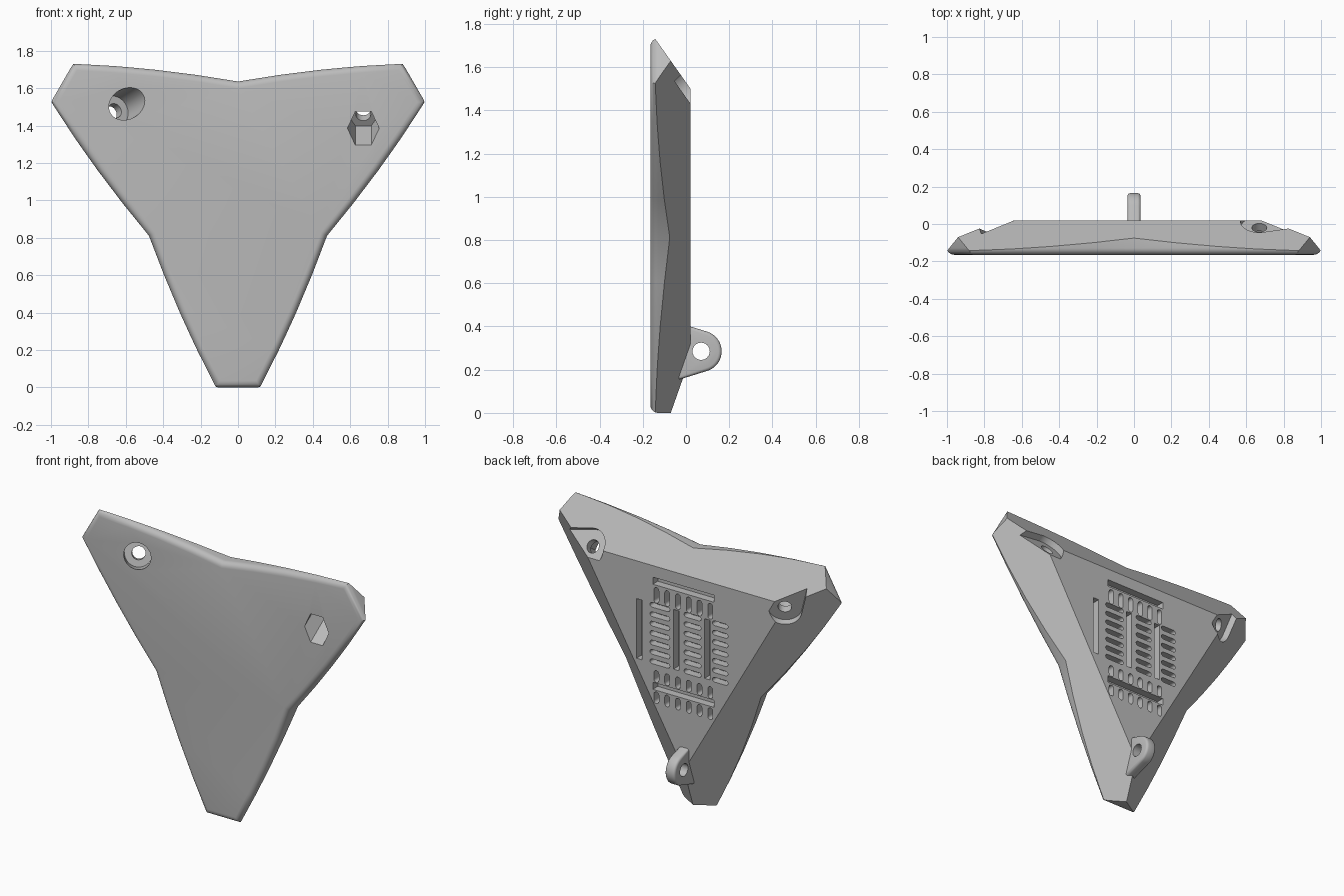
import bpy, bmesh
from math import sin, cos, radians, pi, atan, sqrt
from mathutils import Matrix, Vector

if "Cube" in bpy.data.objects:
    bpy.data.objects.remove(bpy.data.objects["Cube"])

CENTRE = 1.086            # height of the three-fold axis
FRONT, BACK = -0.165, 0.02
TILT = atan(sqrt(2))      # lean of the mating edges

grey = bpy.data.materials.new("plain grey")
grey.use_nodes = True
grey.diffuse_color = (0.5, 0.5, 0.5, 1)
grey.node_tree.nodes["Principled BSDF"].inputs["Base Color"].default_value = (0.5, 0.5, 0.5, 1)


def spin(k):
    return Matrix.Translation((0, 0, CENTRE)) @ Matrix.Rotation(-k * 2 * pi / 3, 4, 'Y')


def arc(r, a0, a1, n, cx=0, cy=0):
    steps = [radians(a0 + (a1 - a0) * i / n) for i in range(n + 1)]
    return [(cx + r * cos(a), cy + r * sin(a)) for a in steps]


def circle(r, n=32):
    return arc(r, 0, 360, n)[:-1]


def add_prism(bm, pts, z0, z1, matrix):
    low = [bm.verts.new(matrix @ Vector((x, y, z0))) for x, y in pts]
    high = [bm.verts.new(matrix @ Vector((x, y, z1))) for x, y in pts]
    caps = [bm.faces.new(low[::-1]), bm.faces.new(high)]
    for i in range(len(pts)):
        j = (i + 1) % len(pts)
        bm.faces.new((low[i], low[j], high[j], high[i]))
    return caps


def make_object(name, bm):
    bmesh.ops.recalc_face_normals(bm, faces=bm.faces)
    mesh = bpy.data.meshes.new(name)
    bm.to_mesh(mesh)
    bm.free()
    mesh.materials.append(grey)
    obj = bpy.data.objects.new(name, mesh)
    bpy.context.collection.objects.link(obj)
    return obj


def cut(target, bm):
    cutter = make_object("cutter", bm)
    cutter.hide_render = True
    mod = target.modifiers.new("cut", 'BOOLEAN')
    mod.operation, mod.solver, mod.object = 'DIFFERENCE', 'EXACT', cutter
    bpy.context.view_layer.objects.active = target
    bpy.ops.object.modifier_apply(modifier=mod.name)
    bpy.data.objects.remove(cutter)


def cut_prism(target, pts, z0, z1, matrix):
    bm = bmesh.new()
    add_prism(bm, pts, z0, z1, matrix)
    cut(target, bm)


def shade(obj):
    bpy.ops.object.select_all(action='DESELECT')
    obj.select_set(True)
    bpy.context.view_layer.objects.active = obj
    bpy.ops.object.shade_smooth_by_angle(angle=radians(35))


# local (x, y) -> world (x, z), local z -> world -y
upright = Matrix.Rotation(pi / 2, 4, 'X')

# Outline: three blunt arms joined by slightly bowed edges
def bowed(a, b, bulge=0.014, n=4):
    a, b = Vector(a), Vector(b)
    side = Vector(((b - a).y, -(b - a).x)).normalized()
    return [a.lerp(b, i / n) + side * bulge * 4 * (i / n) * (1 - i / n) for i in range(n)]


outline = []
for k in range(3):
    turn = Matrix.Rotation(k * 2 * pi / 3, 2)
    notch = Vector((0.476, -0.275))
    start, end = Vector((0.12, -CENTRE)), Matrix.Rotation(2 * pi / 3, 2) @ Vector((-0.12, -CENTRE))
    third = [Vector((-0.12, -CENTRE))] + bowed(start, notch) + bowed(notch, end)
    outline += [turn @ p + Vector((0, CENTRE)) for p in third]

# Panel: extruded outline, rounded front edge, three sloped mating planes
bm = bmesh.new()
caps = add_prism(bm, outline, -BACK, -FRONT, upright)
bmesh.ops.recalc_face_normals(bm, faces=bm.faces)
bmesh.ops.bevel(bm, geom=list(caps[1].edges), offset=0.036, segments=5,
                profile=0.5, affect='EDGES', clamp_overlap=True)
for k in range(3):
    m = spin(k)
    normal = m.to_3x3() @ Vector((0, sin(TILT), cos(TILT)))
    bmesh.ops.bisect_plane(bm, geom=bm.verts[:] + bm.edges[:] + bm.faces[:], dist=1e-5,
                           plane_co=m @ Vector((0, BACK, 0.415)), plane_no=normal,
                           clear_outer=True)
    bmesh.ops.holes_fill(bm, edges=[e for e in bm.edges if e.is_boundary], sides=0)
panel = make_object("panel", bm)

# Upper corners: tab seat on the back, bolt hole, nut or screw-head pocket in front
seat = arc(0.1, 90, 284, 28)
seat += [(seat[-1][0] + 0.5 * cos(radians(14)), seat[-1][1] + 0.5 * sin(radians(14))), (0.5, 0.25)]
for k, pocket in ((0, circle(0.085, 6)), (1, circle(0.082))):
    frame = spin(k) @ Matrix.Translation((0.67, -0.02, 0.402)) @ Matrix.Rotation(-TILT, 4, 'X')
    cut_prism(panel, seat, 0, 0.2, frame)
    cut_prism(panel, circle(0.04), -0.1, 0.05, frame)
    cut_prism(panel, pocket, -0.4, -0.05, frame)

# Back sockets: rows of short slots with connecting grooves
def slot(bm, x, z, w, h):
    r = min(w, h) / 2
    if w > h:
        pts = arc(r, -90, 90, 6, x + w / 2 - r, z) + arc(r, 90, 270, 6, x - w / 2 + r, z)
    else:
        pts = arc(r, 0, 180, 6, x, z + h / 2 - r) + arc(r, 180, 360, 6, x, z - h / 2 + r)
    add_prism(bm, pts, -0.06, 0.03, upright)


def groove(bm, x, z, w, h):
    pts = [(x - w / 2, z - h / 2), (x + w / 2, z - h / 2), (x + w / 2, z + h / 2), (x - w / 2, z + h / 2)]
    add_prism(bm, pts, -0.06, 0.03, upright)


bm = bmesh.new()
for x in (0.315, 0.055, -0.165):
    groove(bm, x, 1.07, 0.04, 0.38)
for row in range(7):
    z = 0.89 + row * 0.06
    for x, w in ((0.17, 0.14), (-0.06, 0.12), (-0.255, 0.11)):
        slot(bm, x, z, w, 0.03)
for z in (1.405, 0.735):
    groove(bm, 0.005, z, 0.43, 0.045)
for col in range(6):
    x = -0.185 + col * 0.076
    for z in (1.318, 0.8, 0.665):
        slot(bm, x, z, 0.034, 0.1 if z > 1 else 0.075)
cut(panel, bm)
shade(panel)

# Lower tab: rounded plate with a bolt hole through it sideways
sideways = Matrix(((0, 0, 1, 0), (1, 0, 0, 0), (0, 1, 0, 0), (0, 0, 0, 1)))
profile = arc(0.095, -72, 72, 18, 0.07, 0.285) + [(-0.045, 0.42), (-0.045, 0.15)]
bm = bmesh.new()
caps = add_prism(bm, profile, -0.035, 0.035, sideways)
bmesh.ops.recalc_face_normals(bm, faces=bm.faces)
bmesh.ops.bevel(bm, geom=[e for f in caps for e in f.edges], offset=0.015, segments=3,
                profile=0.5, affect='EDGES', clamp_overlap=True)
tab = make_object("lower_tab", bm)
cut_prism(tab, arc(0.04, 0, 345, 23, 0.07, 0.285), -0.1, 0.1, sideways)
shade(tab)
